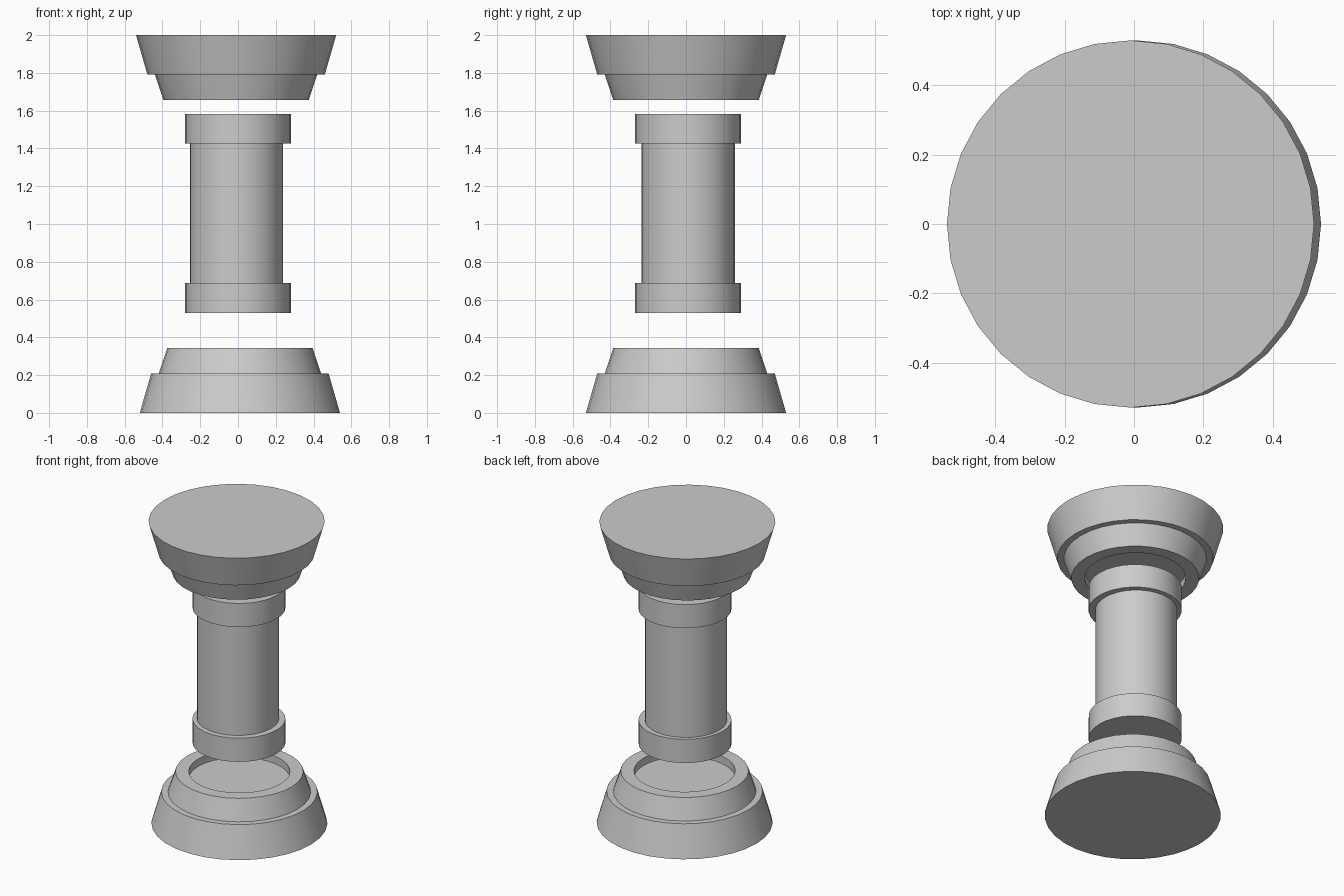
import bpy, bmesh, math

if "Cube" in bpy.data.objects:
    bpy.data.objects.remove(bpy.data.objects["Cube"])

SIDES = 32


def lathe(name, profile, cx, cy, flip=False):
    """Spin a (radius, height) profile around z; flip turns it upside down below z = 2."""
    bm = bmesh.new()
    rings = []
    for r, z in profile:
        ring = []
        for i in range(SIDES):
            a = 2 * math.pi * i / SIDES
            ring.append(bm.verts.new((cx + r * math.cos(a), cy + r * math.sin(a), 2 - z if flip else z)))
        rings.append(ring)
    for low, high in zip(rings, rings[1:]):
        for i in range(SIDES):
            j = (i + 1) % SIDES
            bm.faces.new((low[i], low[j], high[j], high[i]))
    bm.faces.new(rings[0])
    bm.faces.new(rings[-1])
    bmesh.ops.recalc_face_normals(bm, faces=bm.faces)
    mesh = bpy.data.meshes.new(name)
    bm.to_mesh(mesh)
    bm.free()
    obj = bpy.data.objects.new(name, mesh)
    bpy.context.collection.objects.link(obj)
    bpy.ops.object.select_all(action='DESELECT')
    obj.select_set(True)
    bpy.context.view_layer.objects.active = obj
    bpy.ops.object.shade_smooth_by_angle(angle=math.radians(30))
    return obj


# Stepped foot with a shallow round socket, repeated upside down as the capital
foot = [(0.53, 0), (0.47, 0.208), (0.43, 0.208), (0.385, 0.343), (0.305, 0.343), (0.305, 0.293)]
lathe("base", foot, 0.01, 0)
lathe("capital", foot, -0.01, 0, flip=True)

# Column shaft, slightly off centre
lathe("shaft", [(0.247, 0.6), (0.247, 1.5)], -0.008, 0.012)

# Collars around both ends of the shaft
for name, z in (("lower_collar", 0.53), ("upper_collar", 1.425)):
    lathe(name, [(0.28, z), (0.28, z + 0.157)], 0, 0.01)
